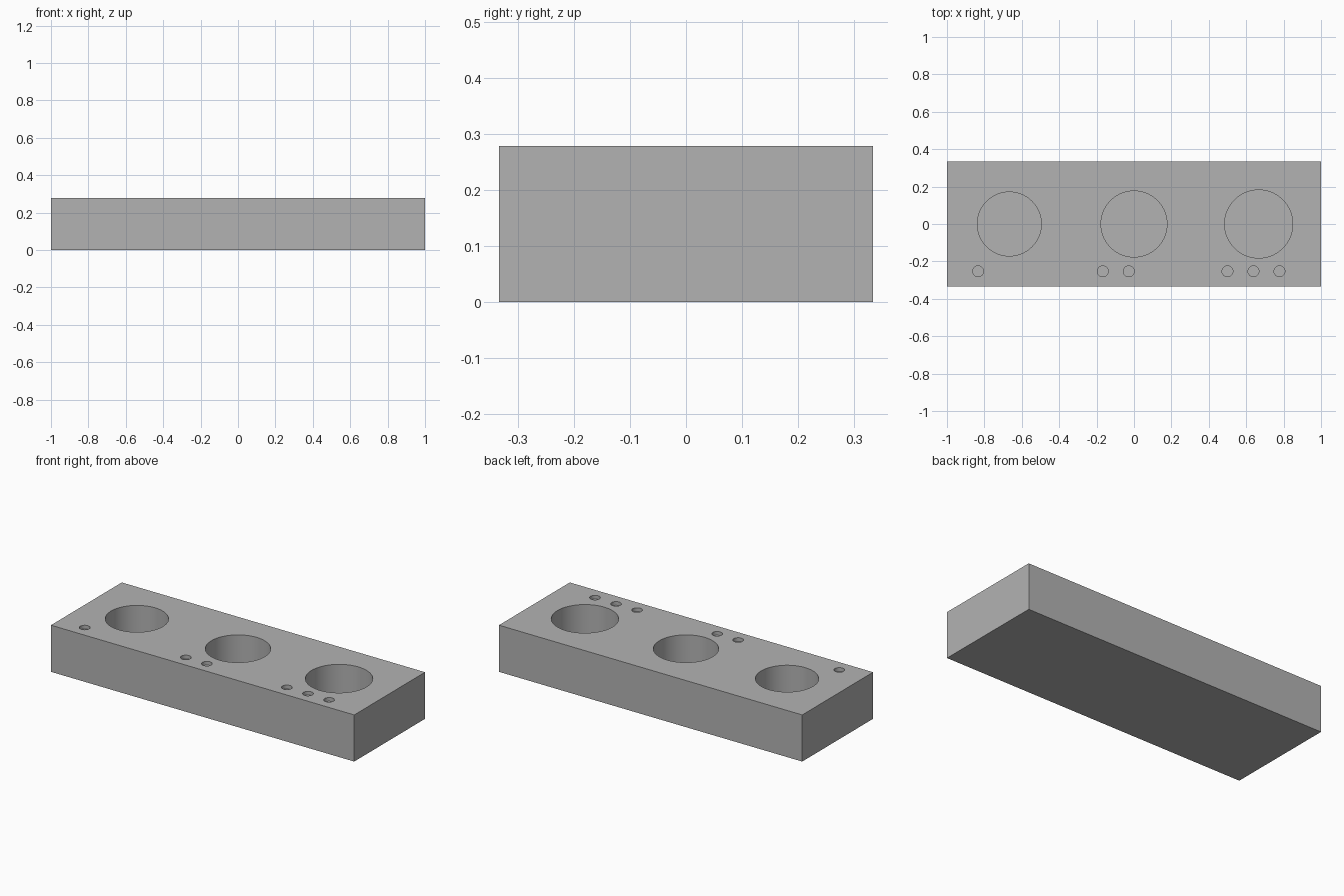
import bpy
import bmesh
import math
from mathutils import Matrix, Vector

old = bpy.data.objects.get("Cube")
if old:
    bpy.data.objects.remove(old, do_unlink=True)

LENGTH, WIDTH, HEIGHT = 2.0, 0.667, 0.278

grey = bpy.data.materials.new("plain grey")
grey.use_nodes = True
colour = (0.45, 0.45, 0.45, 1)
grey.diffuse_color = colour
grey.node_tree.nodes["Principled BSDF"].inputs["Base Color"].default_value = colour


def make_object(name, bm):
    mesh = bpy.data.meshes.new(name)
    bm.to_mesh(mesh)
    bm.free()
    mesh.materials.append(grey)
    obj = bpy.data.objects.new(name, mesh)
    bpy.context.collection.objects.link(obj)
    return obj


def add_hole(bm, x, y, radius, depth, sides):
    # Cylinder reaching down from just above the top face
    over = 0.05
    bmesh.ops.create_cone(
        bm, cap_ends=True, segments=sides, radius1=radius, radius2=radius,
        depth=depth + over,
        matrix=Matrix.Translation((x, y, HEIGHT + (over - depth) / 2)))


# Solid block
bm = bmesh.new()
bmesh.ops.create_cube(bm, size=1)
bmesh.ops.scale(bm, vec=Vector((LENGTH, WIDTH, HEIGHT)), verts=bm.verts)
bmesh.ops.translate(bm, vec=Vector((0, 0, HEIGHT / 2)), verts=bm.verts)
block = make_object("gauge_block", bm)

# Three sockets of growing size, each marked by one, two or three dots
bm = bmesh.new()
for i, radius in enumerate((0.171, 0.1765, 0.182)):
    x = (i - 1) * LENGTH / 3
    add_hole(bm, x, 0, radius, 0.222, 96)
    for dot in range(i + 1):
        add_hole(bm, x - 0.167 + dot * 0.139, -0.253, 0.029, 0.022, 32)
cutter = make_object("hole_cutter", bm)

# Cut the holes, then discard the cutter
cut = block.modifiers.new("holes", "BOOLEAN")
cut.operation = "DIFFERENCE"
cut.solver = "EXACT"
cut.object = cutter
bpy.ops.object.select_all(action="DESELECT")
bpy.context.view_layer.objects.active = block
block.select_set(True)
bpy.ops.object.modifier_apply(modifier=cut.name)
bpy.data.objects.remove(cutter, do_unlink=True)

# Round hole walls, crisp rims and edges
bpy.ops.object.shade_smooth_by_angle(angle=math.radians(30))
